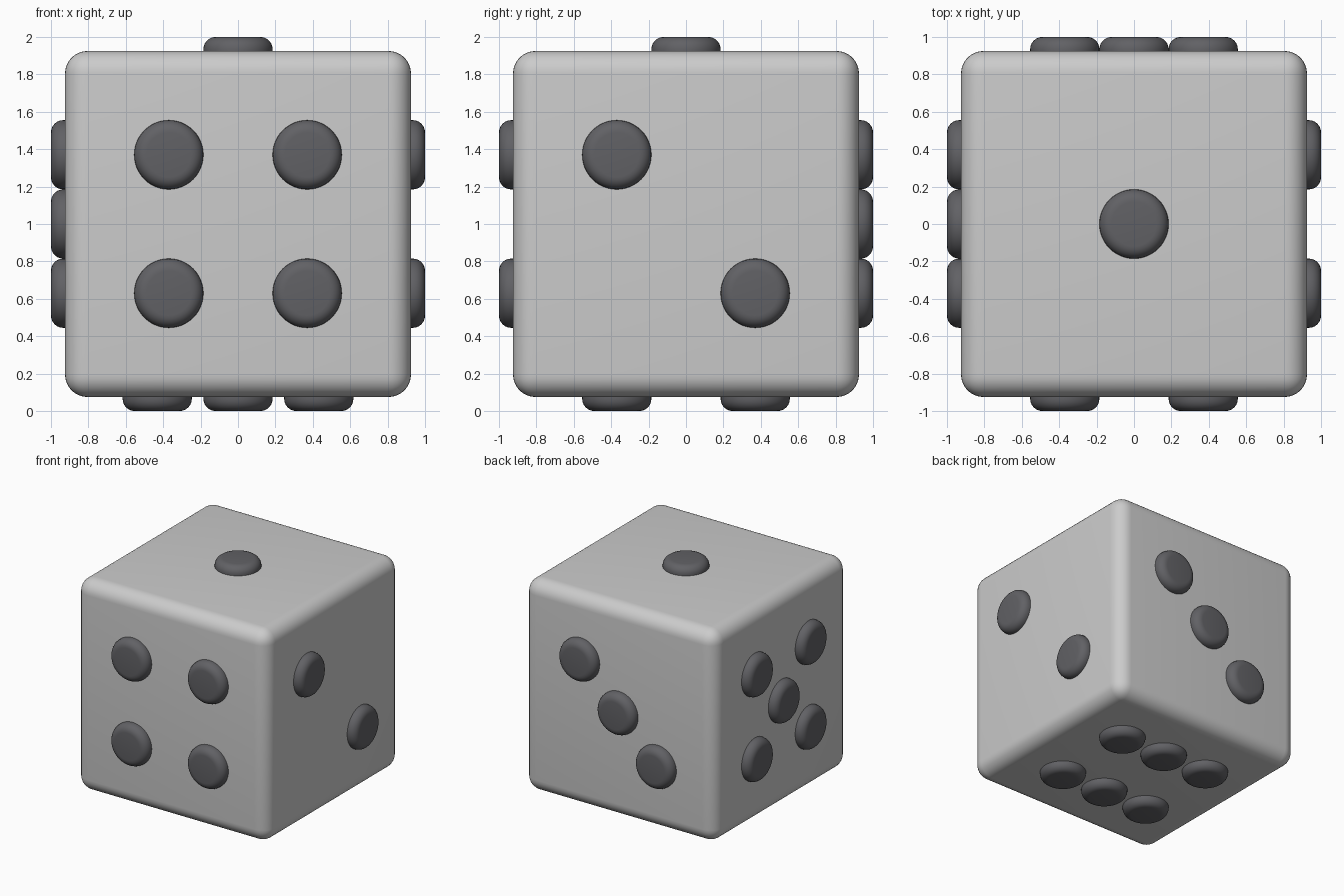
import bpy
from mathutils import Vector

if "Cube" in bpy.data.objects:
    bpy.data.objects.remove(bpy.data.objects["Cube"])

H = 0.925          # half size of the cube body
R = 0.185          # pip radius
P = 0.37           # pip spacing from the face centre
Q = 0.432          # wider spacing on the six face
CENTRE = Vector((0, 0, 1))

dark = bpy.data.materials.new("dark_grey")
dark.diffuse_color = (0.12, 0.12, 0.13, 1)
dark.use_nodes = True
dark.node_tree.nodes["Principled BSDF"].inputs["Base Color"].default_value = dark.diffuse_color


def finish(ob, name, width, segments):
    """Round the edges with a bevel and smooth the shading."""
    ob.name = name
    mod = ob.modifiers.new("rounding", "BEVEL")
    mod.width = width
    mod.segments = segments
    mod.limit_method = 'ANGLE'
    mod.angle_limit = 0.7
    bpy.ops.object.modifier_apply(modifier=mod.name)
    bpy.ops.object.shade_smooth_by_angle(angle=0.6)


# Rounded cube body
bpy.ops.mesh.primitive_cube_add(size=2 * H, location=CENTRE)
finish(bpy.context.object, "die_body", 0.12, 8)

# One rounded disc, shared by all the pips
bpy.ops.mesh.primitive_cylinder_add(vertices=48, radius=R, depth=0.15)
pip = bpy.context.object
finish(pip, "pip", 0.065, 6)
pip.data.materials.append(dark)
pip_mesh = pip.data
bpy.data.objects.remove(pip)

X, Y, Z = Vector((1, 0, 0)), Vector((0, 1, 0)), Vector((0, 0, 1))

# Each face: name, outward normal, two in-face axes, pip positions
faces = [
    ("top", Z, X, Y, [(0, 0)]),
    ("right", X, Y, Z, [(-P, P), (P, -P)]),
    ("back", Y, X, Z, [(P, P), (0, 0), (-P, -P)]),
    ("front", -Y, X, Z, [(a, b) for a in (-P, P) for b in (-P, P)]),
    ("left", -X, Y, Z, [(0, 0)] + [(a, b) for a in (-P, P) for b in (-P, P)]),
    ("bottom", -Z, X, Y, [(a, b) for a in (-Q, 0, Q) for b in (-P, P)]),
]

# Raised pips, half sunk into the body
for name, n, u, v, spots in faces:
    for i, (a, b) in enumerate(spots, 1):
        ob = bpy.data.objects.new(f"{name}_pip_{i}", pip_mesh)
        ob.location = CENTRE + n * H + u * a + v * b
        ob.rotation_euler = n.to_track_quat('Z', 'Y').to_euler()
        bpy.context.collection.objects.link(ob)
